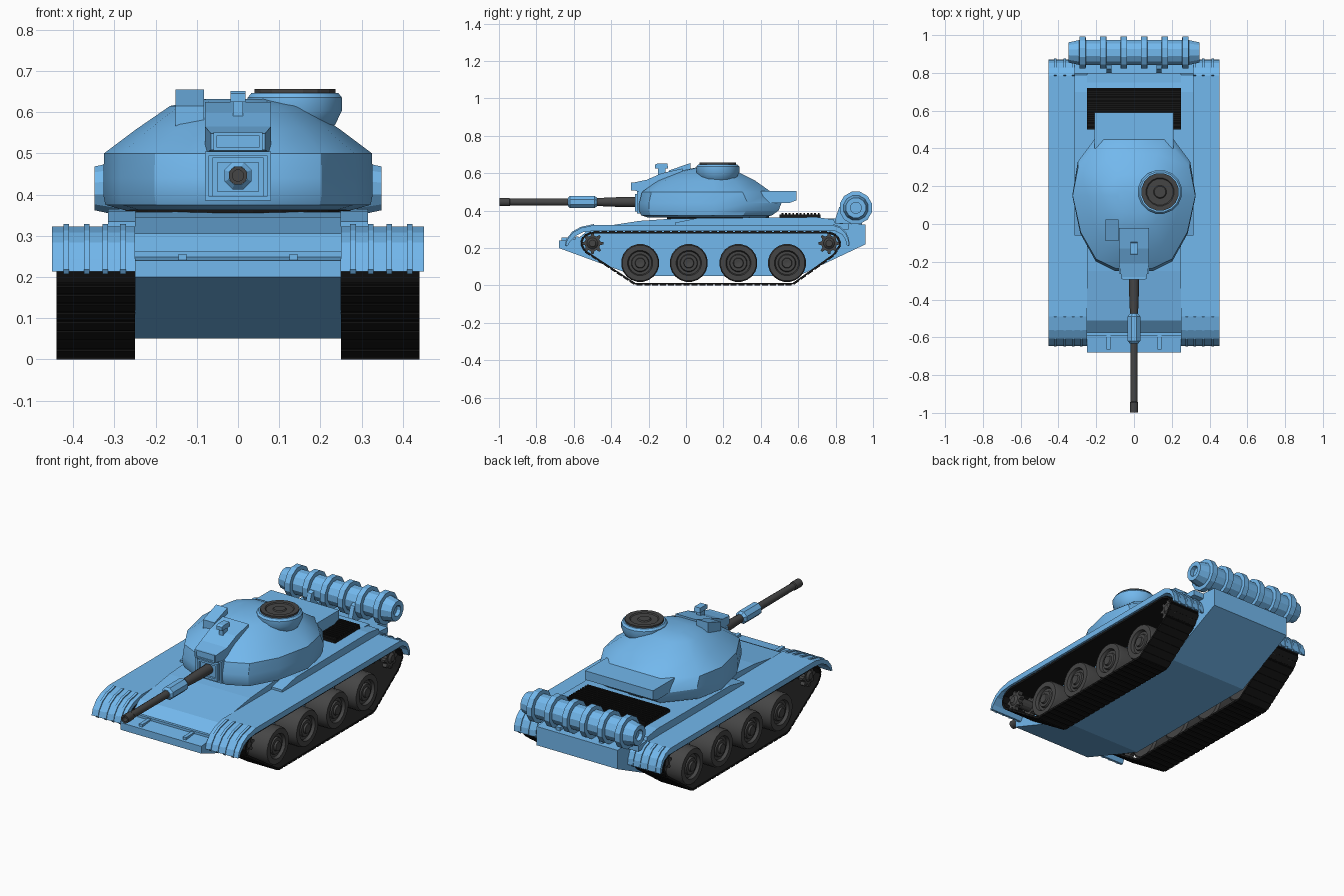
import bpy, bmesh
from math import cos, sin, pi
from mathutils import Vector


def material(name, rgb):
    m = bpy.data.materials.new(name)
    m.diffuse_color = (*rgb, 1)
    return m


BLUE = material("blue_paint", (0.17, 0.48, 0.85))
BLACK = material("black_track", (0.008, 0.008, 0.008))
GREY = material("dark_grey", (0.06, 0.06, 0.06))


def finish(bm, name, mat, mirror=False, smooth=None):
    bmesh.ops.remove_doubles(bm, verts=bm.verts, dist=1e-5)
    bmesh.ops.recalc_face_normals(bm, faces=bm.faces)
    me = bpy.data.meshes.new(name)
    bm.to_mesh(me)
    bm.free()
    me.materials.append(mat)
    ob = bpy.data.objects.new(name, me)
    bpy.context.collection.objects.link(ob)
    if smooth:
        bpy.ops.object.select_all(action='DESELECT')
        ob.select_set(True)
        bpy.context.view_layer.objects.active = ob
        bpy.ops.object.shade_smooth_by_angle(angle=smooth)
    if mirror:
        mod = ob.modifiers.new("mirror", 'MIRROR')
        mod.use_mirror_merge = False
    return ob


def loft(bm, rings, closed_ends=True):
    vs = [[bm.verts.new(p) for p in r] for r in rings]
    n = len(vs[0])
    for a, b in zip(vs, vs[1:]):
        for i in range(n):
            bm.faces.new((a[i], a[(i + 1) % n], b[(i + 1) % n], b[i]))
    if closed_ends:
        bm.faces.new(vs[0])
        bm.faces.new(vs[-1])


def prism(name, prof, x0, x1, mat=BLUE, mirror=False, smooth=None):
    bm = bmesh.new()
    loft(bm, [[(x, y, z) for y, z in prof] for x in (x0, x1)])
    return finish(bm, name, mat, mirror, smooth)


def box(name, x0, x1, y0, y1, z0, z1, mat=BLUE, mirror=False):
    return prism(name, [(y0, z0), (y1, z0), (y1, z1), (y0, z1)], x0, x1, mat, mirror)


def lathe(name, prof, c, axis, n, mat, mirror=False, smooth=None):
    """prof holds (radius, position along axis)"""
    rings = []
    for r, a in prof:
        ring = []
        for i in range(n):
            t = 2 * pi * (i + 0.5) / n
            u, v = r * cos(t), r * sin(t)
            p = {'X': (a, u, v), 'Y': (u, a, v), 'Z': (u, v, a)}[axis]
            ring.append(Vector(c) + Vector(p))
        rings.append(ring)
    bm = bmesh.new()
    loft(bm, rings)
    return finish(bm, name, mat, mirror, smooth)


def recessed_frame(name, x, y0, y1, z0, z1, rim, depth):
    bm = bmesh.new()
    loft(bm, [[(-x + d, y, z0 + d), (x - d, y, z0 + d), (x - d, y, z1 - d), (-x + d, y, z1 - d)]
              for d, y in ((0, y1), (0, y0), (rim, y0), (rim, y0 + depth))])
    return finish(bm, name, BLUE)


# Hull: tub between the tracks, plus wider engine deck
prism("hull", [(-0.68, 0.20), (-0.68, 0.24), (-0.58, 0.25), (-0.51, 0.305), (-0.25, 0.345),
               (-0.06, 0.358), (0.80, 0.358), (0.80, 0.335), (0.96, 0.325), (0.96, 0.22),
               (0.60, 0.05), (-0.27, 0.05)], -0.25, 0.25)
prism("upper_deck", [(-0.06, 0.30), (-0.06, 0.335), (0.06, 0.36), (0.70, 0.365),
                     (0.79, 0.352), (0.81, 0.30)], -0.315, 0.315)
prism("rear_deck", [(0.79, 0.30), (0.79, 0.334), (0.87, 0.33), (0.87, 0.30)], -0.315, 0.315)
box("tow_lug", 0.125, 0.145, -0.665, -0.575, 0.235, 0.256, mirror=True)
box("splash_board", -0.25, 0.25, -0.59, -0.575, 0.24, 0.262)

# Engine grille with slats
box("engine_grille", -0.25, 0.25, 0.50, 0.72, 0.355, 0.378, BLACK)
for i in range(11):
    y = 0.51 + i * 0.0195
    box("grille_slat", -0.25, 0.25, y, y + 0.01, 0.375, 0.388, BLACK)

# Fenders with curved ends and raised ribs
front = [(-0.645, 0.213), (-0.635, 0.245), (-0.605, 0.283), (-0.56, 0.308), (-0.49, 0.323)]
rear = [(0.785, 0.323), (0.825, 0.308), (0.853, 0.28), (0.868, 0.245), (0.872, 0.213)]
prism("fender", front + rear + [(0.86, 0.213), (0.852, 0.245), (0.835, 0.272), (0.80, 0.29),
      (-0.49, 0.292), (-0.55, 0.285), (-0.59, 0.265), (-0.62, 0.235), (-0.632, 0.213)],
      0.25, 0.452, mirror=True)
for x in (0.272, 0.315, 0.36, 0.41):
    for name, path, d in (("front_rib", front, -1), ("rear_rib", rear, 1)):
        outer = [(y + d * 0.003, z + 0.005) for y, z in path]
        prism(name, outer + [(y - d * 0.004, z - 0.006) for y, z in reversed(path)],
              x, x + 0.014, mirror=True)

# Track belt: individual links along a closed path
path = [Vector(p) for p in ((-0.27, 0.008), (0.57, 0.008), (0.79, 0.165), (0.825, 0.22),
        (0.805, 0.265), (0.76, 0.283), (-0.50, 0.283), (-0.545, 0.262), (-0.56, 0.225), (-0.54, 0.185))]
bm = bmesh.new()
for a, b in zip(path, path[1:] + path[:1]):
    count = max(1, round((b - a).length / 0.042))
    d = (b - a) / count
    nrm = Vector((d.y, -d.x)).normalized()
    for i in range(count):
        p, q = a + d * i, a + d * (i + 1)
        e = d * 0.12
        prof = [p - nrm * 0.004, q - nrm * 0.004, q + nrm * 0.004, q - e + nrm * 0.004,
                q - e + nrm * 0.008, p + e + nrm * 0.008, p + e + nrm * 0.004, p + nrm * 0.004]
        loft(bm, [[(x, v.x, v.y) for v in prof] for x in (0.25, 0.44)])
me_track = finish(bm, "track", BLACK, mirror=True)

# Road wheels, with dished rims and hubs
for y in (-0.245, 0.015, 0.28, 0.54):
    lathe("road_wheel", [(0, 0.275), (0.09, 0.275), (0.102, 0.285), (0.102, 0.405), (0.096, 0.418),
                         (0.068, 0.418), (0.062, 0.402), (0.048, 0.402), (0.044, 0.412),
                         (0.028, 0.412), (0.025, 0.422), (0.012, 0.422), (0, 0.418)],
          (0, y, 0.12), 'X', 20, GREY, mirror=True, smooth=0.5)

# Toothed sprockets and idlers
for y in (-0.50, 0.765):
    for x in (0.28, 0.385):
        prof = []
        for i in range(8):
            for k, r in ((-0.3, 0.042), (-0.13, 0.058), (0.13, 0.058), (0.3, 0.042)):
                t = 2 * pi * (i + k) / 8
                prof.append((y + r * cos(t), 0.225 + r * sin(t)))
        prism("sprocket", prof, x, x + 0.025, GREY, mirror=True)
    lathe("sprocket_hub", [(0.03, 0.25), (0.03, 0.41), (0.018, 0.42)],
          (0, y, 0.225), 'X', 12, GREY, mirror=True)

# Turret ring and cast turret
lathe("turret_ring", [(0.275, 0.35), (0.275, 0.368)], (0, 0.17, 0), 'Z', 24, BLACK)
half = [(0.30, -1), (0.62, -0.87), (0.87, -0.5), (1, 0), (0.91, 0.5), (0.5, 1)]
outline = half + [(-x, y) for x, y in reversed(half)]
rings = []
for z, w, yf, yr in ((0.362, 0.275, -0.20, 0.42), (0.375, 0.322, -0.24, 0.46), (0.40, 0.327, -0.25, 0.495),
                     (0.44, 0.327, -0.25, 0.51), (0.50, 0.325, -0.235, 0.455), (0.56, 0.245, -0.15, 0.37),
                     (0.615, 0.165, -0.02, 0.26), (0.632, 0.085, 0.06, 0.20)):
    rings.append([(x * w, 0.15 + y * ((yr - 0.15) if y > 0 else (0.15 - yf)), z) for x, y in outline])
bm = bmesh.new()
loft(bm, rings)
finish(bm, "turret", BLUE, smooth=0.55)
prism("turret_stowage_box", [(0.40, 0.44), (0.55, 0.44), (0.59, 0.455), (0.59, 0.505), (0.40, 0.505)],
      -0.21, 0.21)

# Commander cupola and hatch
lathe("cupola", [(0.07, 0.54), (0.10, 0.57), (0.117, 0.605), (0.117, 0.635), (0.108, 0.646)],
      (0.138, 0.17, 0), 'Z', 16, BLUE, smooth=0.6)
lathe("hatch", [(0.10, 0.64), (0.10, 0.656), (0.075, 0.656), (0.07, 0.651), (0.035, 0.651), (0.03, 0.656)],
      (0.138, 0.17, 0), 'Z', 16, GREY)

# Gun shield, visor and sights
recessed_frame("gun_shield", 0.08, -0.262, -0.12, 0.385, 0.505, 0.01, 0.006)
recessed_frame("gun_collar", 0.062, -0.272, -0.20, 0.395, 0.49, 0.012, 0.012)
visor = prism("visor", [(-0.29, 0.508), (-0.29, 0.548), (-0.21, 0.565), (-0.13, 0.60), (-0.02, 0.625),
                        (-0.02, 0.50), (-0.20, 0.50)], -0.08, 0.08)
for v in visor.data.vertices:
    if v.co.y < -0.25:
        v.co.x *= 0.82
recessed_frame("visor_window", 0.06, -0.295, -0.25, 0.507, 0.55, 0.008, 0.006)
box("sight_post", -0.012, 0.012, -0.15, -0.11, 0.57, 0.63)
prism("sight_head", [(-0.165, 0.625), (-0.165, 0.645), (-0.155, 0.651), (-0.10, 0.651), (-0.095, 0.625)],
      -0.018, 0.018)
prism("periscope_box", [(-0.09, 0.53), (-0.09, 0.615), (0.025, 0.655), (0.025, 0.56)], -0.152, -0.082)

# Gun barrel and bore evacuator
lathe("gun_barrel", [(0.028, -0.22), (0.027, -0.36), (0.021, -0.50), (0.019, -0.94), (0.023, -0.945),
                     (0.023, -0.998), (0.014, -0.998), (0.014, -0.95)], (0, 0, 0.446), 'Y', 12, GREY, smooth=0.6)
lathe("bore_evacuator", [(0.024, -0.632), (0.036, -0.62), (0.036, -0.49), (0.024, -0.475)],
      (0, 0, 0.446), 'Y', 8, BLUE)

# Ribbed fuel drum across the rear, with carrying brackets
prof = [(0.03, -0.325), (0.03, -0.348), (0.055, -0.348), (0.068, -0.29)]
for x in (-0.272, -0.163, -0.054, 0.054, 0.163, 0.272):
    prof += [(0.068, x - 0.018), (0.089, x - 0.016), (0.089, x + 0.016), (0.068, x + 0.018)]
prof += [(0.068, 0.29), (0.055, 0.348), (0.03, 0.348), (0.03, 0.325)]
lathe("fuel_drum", prof, (0, 0.908, 0.415), 'X', 12, BLUE)
prism("drum_bracket", [(0.78, 0.33), (0.80, 0.36), (0.82, 0.42), (0.85, 0.43), (0.845, 0.38),
                       (0.88, 0.345), (0.94, 0.345), (0.94, 0.31), (0.78, 0.31)], 0.12, 0.145, mirror=True)
